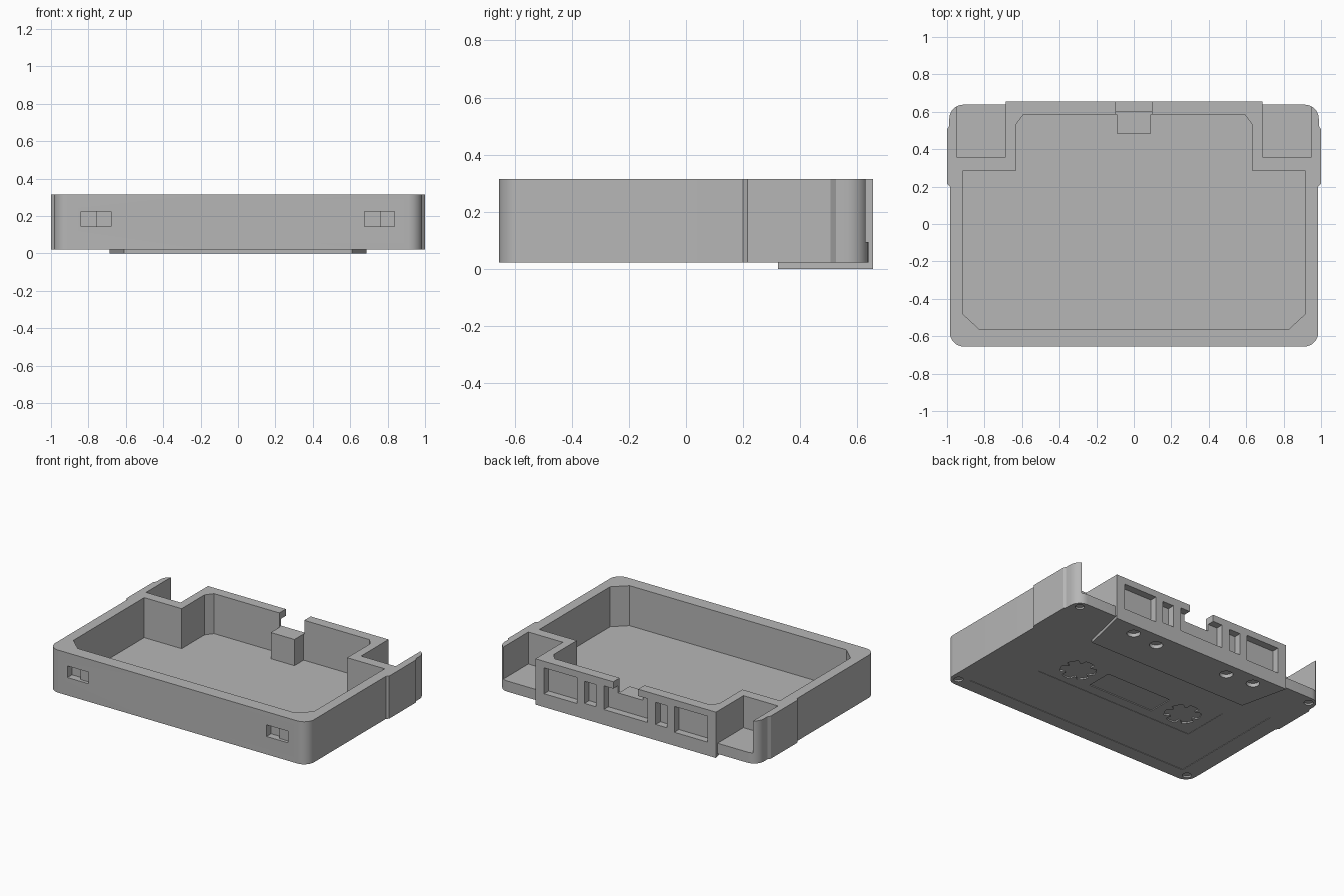
import bpy, bmesh, math

cube = bpy.data.objects.get("Cube")
if cube:
    bpy.data.objects.remove(cube, do_unlink=True)

TOP, BASE, FLOOR = 0.315, 0.022, 0.04


def prism(name, pts, z0, z1):
    """Extrude a flat outline between two heights."""
    bm = bmesh.new()
    face = bm.faces.new([bm.verts.new((x, y, z0)) for x, y in pts])
    new = bmesh.ops.extrude_face_region(bm, geom=[face])["geom"]
    verts = [v for v in new if isinstance(v, bmesh.types.BMVert)]
    bmesh.ops.translate(bm, verts=verts, vec=(0, 0, z1 - z0))
    bmesh.ops.recalc_face_normals(bm, faces=bm.faces)
    mesh = bpy.data.meshes.new(name)
    bm.to_mesh(mesh)
    bm.free()
    ob = bpy.data.objects.new(name, mesh)
    bpy.context.collection.objects.link(ob)
    return ob


def box(name, x0, x1, y0, y1, z0, z1):
    return prism(name, [(x0, y0), (x1, y0), (x1, y1), (x0, y1)], z0, z1)


def ring(cx, cy, r, n=24):
    return [(cx + r * math.cos(math.tau * i / n),
             cy + r * math.sin(math.tau * i / n)) for i in range(n)]


def arc(cx, cy, r, start, n=8):
    return [(cx + r * math.cos(start + math.pi / 2 * i / n),
             cy + r * math.sin(start + math.pi / 2 * i / n)) for i in range(n + 1)]


def combine(target, other, operation):
    """Apply a boolean and discard the helper."""
    other.hide_render = True
    mod = target.modifiers.new("combine", "BOOLEAN")
    mod.operation = operation
    mod.solver = "EXACT"
    mod.object = other
    bpy.ops.object.select_all(action="DESELECT")
    bpy.context.view_layer.objects.active = target
    target.select_set(True)
    bpy.ops.object.modifier_apply(modifier=mod.name)
    bpy.data.objects.remove(other, do_unlink=True)


def cut(*args):
    combine(tray, box("cutter", *args), "DIFFERENCE")


def cut_shape(pts, z0, z1):
    combine(tray, prism("cutter", pts, z0, z1), "DIFFERENCE")


# Outer shell: rounded corners, flared grips on the sides, raised back strip
R = 0.075
half = arc(0.985 - R, -0.655 + R, R, -math.pi / 2)
half += [(0.985, 0.2), (1.0, 0.215), (1.0, 0.505), (0.988, 0.525)]
half += arc(0.988 - R, 0.638 - R, R, 0)
half += [(0.687, 0.638), (0.687, 0.655)]
tray = prism("cassette_tray", half + [(-x, y) for x, y in reversed(half)], BASE, TOP)

# Thick tapered section under the back edge
plinth = [(-0.61, 0.322), (0.61, 0.322), (0.687, 0.655), (-0.687, 0.655)]
combine(tray, prism("plinth", plinth, 0, 0.03), "UNION")

# Main open compartment
right = [(0.825, -0.565), (0.915, -0.482), (0.915, 0.287),
         (0.63, 0.287), (0.63, 0.535), (0.592, 0.585)]
cut_shape(right + [(-x, y) for x, y in reversed(right)], FLOOR, 0.5)

# Centre post and the notch above it
combine(tray, box("post", -0.09, 0.09, 0.485, 0.595, 0.03, 0.22), "UNION")
cut(-0.095, 0.095, 0.575, 0.7, 0.22, 0.5)

# Centre window in the back edge
cut(-0.167, 0.167, 0.605, 0.7, 0.105, 0.268)

for s in (-1, 1):
    # Open pockets in the back corners
    x0, x1 = sorted((s * 0.687, s * 0.95))
    cut(x0, x1, 0.357, 0.75, 0.095, 0.5)
    # Outer windows and narrow slots in the back edge
    for a, b, low, high in ((0.37, 0.622, 0.092, 0.27), (0.228, 0.314, 0.108, 0.26)):
        x0, x1 = sorted((s * a, s * b))
        cut(x0, x1, 0.605, 0.7, low, high)
    # Front tab slots, one half deeper than the other
    mid = s * 0.758
    cut(mid - 0.082, mid, -0.7, -0.605, 0.145, 0.225)
    cut(mid - 0.001, mid + 0.08, -0.7, -0.632, 0.145, 0.225)

# Stepped recesses on the underside: label, reel panel, reel window
cut(-0.865, 0.865, -0.56, 0.29, -0.1, BASE + 0.003)
cut(-0.61, 0.61, -0.2, 0.135, -0.1, BASE + 0.005)
cut(-0.25, 0.25, -0.13, 0.05, -0.1, BASE + 0.011)

for s in (-1, 1):
    # Toothed reel hubs
    gear = []
    for i in range(48):
        r = 0.082 if i % 8 < 2 else 0.115
        t = math.tau * i / 48
        gear.append((s * 0.425 + r * math.cos(t), -0.035 + r * math.sin(t)))
    cut_shape(gear, -0.1, BASE + 0.014)
    # Guide holes in the plinth
    for x, y in ((0.485, 0.575), (0.285, 0.555)):
        cut_shape(ring(s * x, y, 0.042), -0.1, 0.025)
    # Corner screw holes
    for y in (-0.595, 0.585):
        cut_shape(ring(s * 0.93, y, 0.029), -0.1, BASE + 0.012)

# Single grey plastic
grey = bpy.data.materials.new("grey_plastic")
grey.use_nodes = True
colour = (0.47, 0.47, 0.47, 1)
grey.diffuse_color = colour
grey.node_tree.nodes["Principled BSDF"].inputs["Base Color"].default_value = colour
tray.data.materials.clear()
tray.data.materials.append(grey)

bpy.ops.object.select_all(action="DESELECT")
bpy.context.view_layer.objects.active = tray
tray.select_set(True)
bpy.ops.object.shade_smooth_by_angle(angle=math.radians(30))
